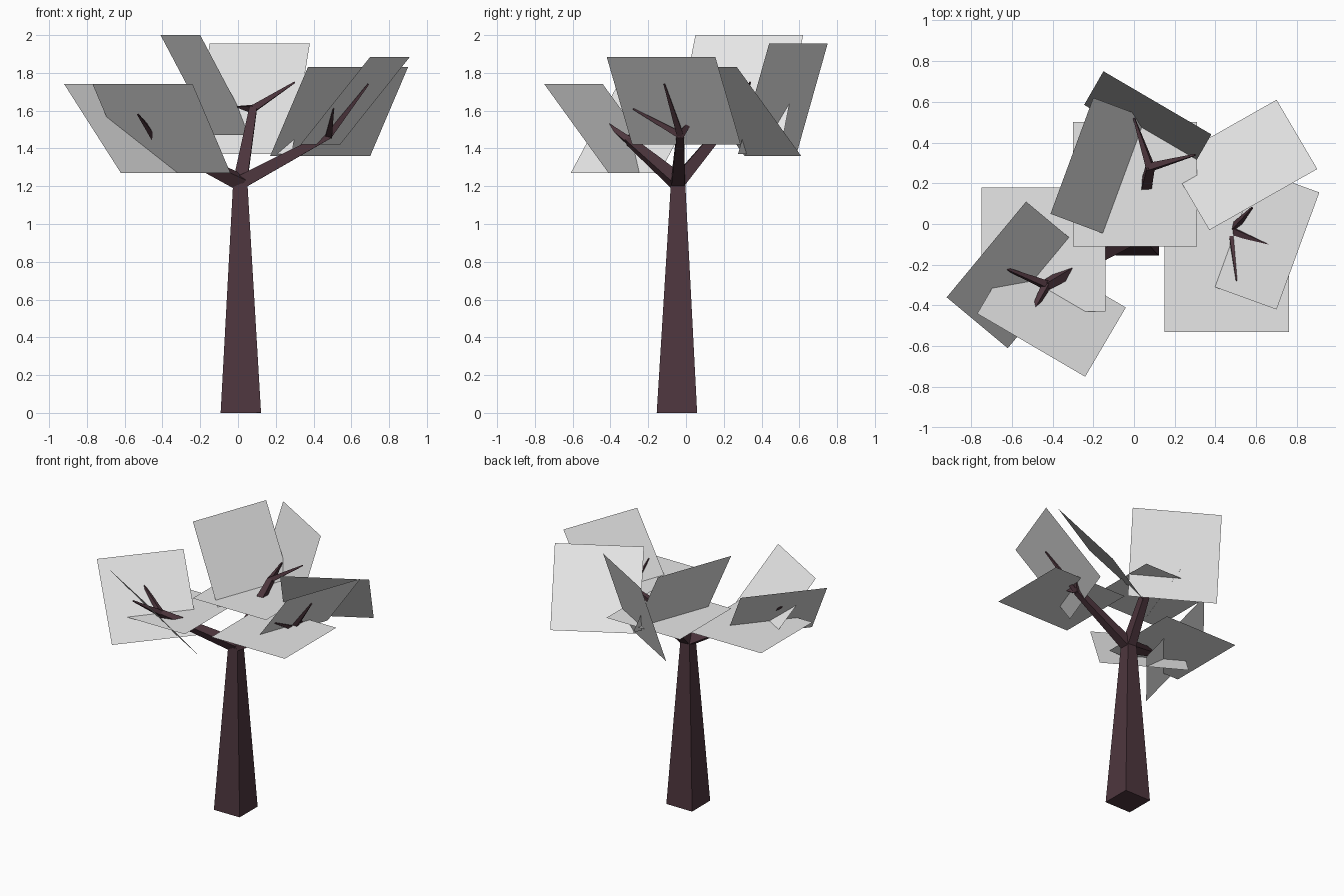
import bpy, bmesh, math
from mathutils import Vector, Matrix

if "Cube" in bpy.data.objects:
    bpy.data.objects.remove(bpy.data.objects["Cube"])


def material(name, rgb):
    m = bpy.data.materials.new(name)
    m.diffuse_color = (*rgb, 1)
    m.use_nodes = True
    m.node_tree.nodes["Principled BSDF"].inputs["Base Color"].default_value = m.diffuse_color
    return m


BARK = material("dark bark", (0.076, 0.037, 0.048))
LEAF = material("pale leaf grey", (0.8, 0.8, 0.8))


def finish(name, bm, mat):
    me = bpy.data.meshes.new(name)
    bm.to_mesh(me)
    bm.free()
    me.materials.append(mat)
    ob = bpy.data.objects.new(name, me)
    bpy.context.collection.objects.link(ob)


def limb(name, a, b, r1, r2):
    """Tapered four-sided limb from a to b; r is half the side width."""
    a, b = Vector(a), Vector(b)
    d = b - a
    rot = Vector((0, 0, 1)).rotation_difference(d).to_matrix().to_4x4()
    mat = Matrix.Translation((a + b) / 2) @ rot @ Matrix.Rotation(math.pi / 4, 4, 'Z')
    bm = bmesh.new()
    bmesh.ops.create_cone(bm, cap_ends=True, segments=4, radius1=r1 * math.sqrt(2),
                          radius2=r2 * math.sqrt(2), depth=d.length, matrix=mat)
    finish(name, bm, BARK)


def card(name, pts):
    """Single flat leaf card with its face turned upward."""
    bm = bmesh.new()
    f = bm.faces.new([bm.verts.new(p) for p in pts])
    f.normal_update()
    if f.normal.z < 0:
        f.normal_flip()
    finish(name, bm, LEAF)


def flat_card(name, x, y, z, s=0.61):
    card(name, [(x, y, z), (x + s, y, z), (x + s, y + s, z), (x, y + s, z)])


def tilted_card(name, a, b, shift, z_high, z_low):
    """High edge a-b, low edge moved sideways by shift."""
    card(name, [(*a, z_high), (*b, z_high),
                (b[0] + shift[0], b[1] + shift[1], z_low),
                (a[0] + shift[0], a[1] + shift[1], z_low)])


# trunk
limb("trunk", (0.015, -0.048, 0), (0.012, -0.042, 1.215), 0.107, 0.038)

# branches with their twigs: (end point, twig tips)
fork = (0.012, -0.042, 1.22)
branches = {
    "left": ((-0.43, -0.30, 1.44), [(-0.65, -0.21, 1.58), (-0.53, -0.49, 1.58)]),
    "right": ((0.48, -0.03, 1.47), [(0.58, 0.08, 1.62), (0.69, -0.115, 1.74),
                                    (0.505, -0.28, 1.61)]),
    "back": ((0.08, 0.28, 1.61), [(0.30, 0.34, 1.75), (0.0, 0.52, 1.62)]),
}
for side, (end, tips) in branches.items():
    limb(side + "_branch", fork, end, 0.036, 0.02)
    for i, tip in enumerate(tips):
        limb(f"{side}_twig_{i + 1}", end, tip, 0.018, 0.004)

# level leaf cards
flat_card("left_leaf_level", -0.75, -0.43, 1.41)
flat_card("right_leaf_level", 0.15, -0.53, 1.505)
flat_card("back_leaf_level", -0.30, -0.11, 1.515)

# tilted leaf cards
tilted_card("left_leaf_outer", (-0.92, -0.36), (-0.53, 0.11), (0.30, -0.25), 1.74, 1.27)
tilted_card("left_leaf_front", (-0.77, -0.44), (-0.24, -0.75), (0.20, 0.34), 1.74, 1.27)
tilted_card("right_leaf_outer", (0.70, -0.42), (0.91, 0.155), (-0.37, 0.135), 1.885, 1.42)
tilted_card("right_leaf_back", (0.37, -0.03), (0.90, 0.27), (-0.20, 0.34), 1.83, 1.36)
tilted_card("back_leaf_outer", (-0.15, 0.75), (0.38, 0.44), (-0.095, -0.165), 1.955, 1.37)
tilted_card("back_leaf_left", (-0.41, 0.05), (-0.20, 0.62), (0.28, -0.105), 2.0, 1.47)
